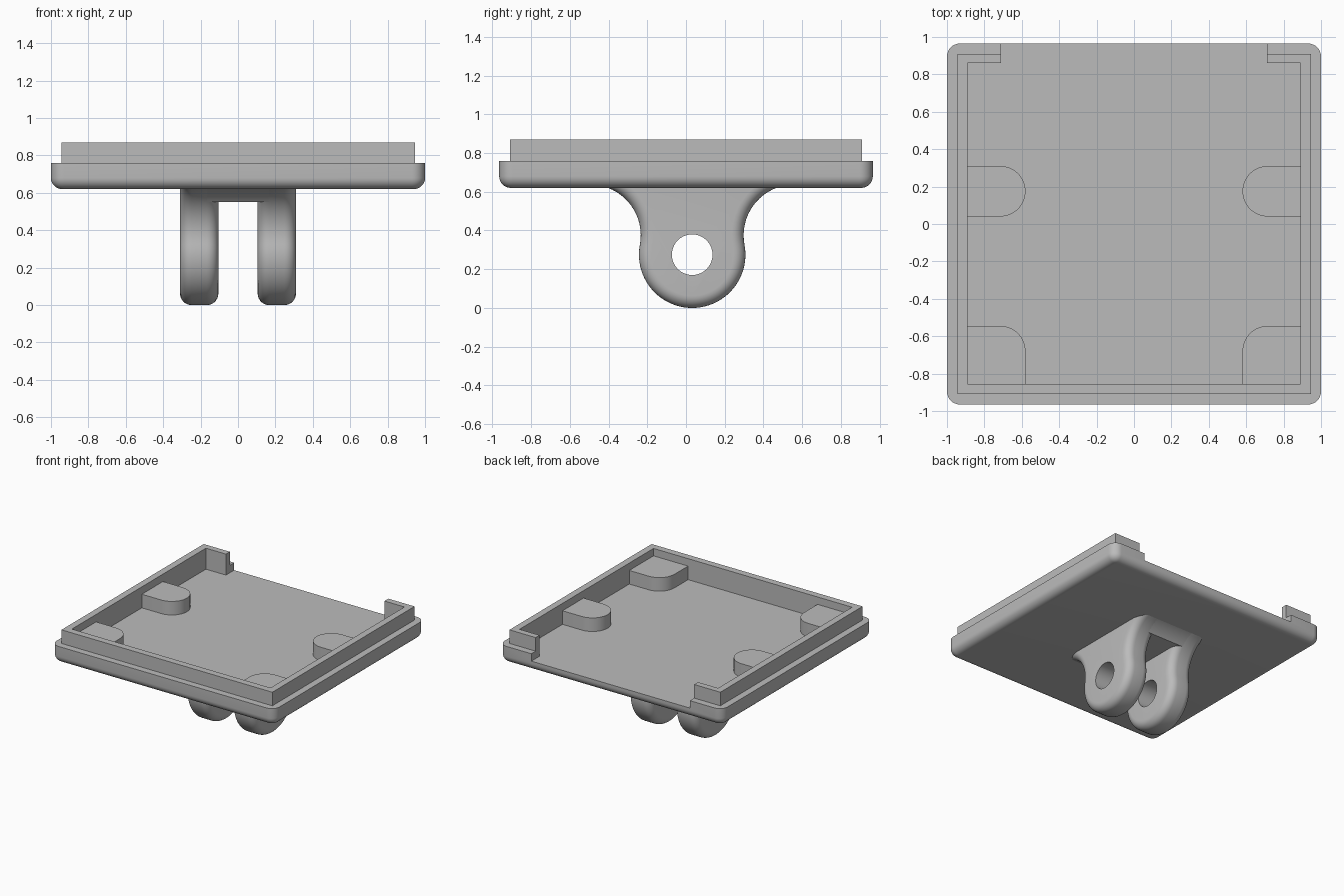
import bpy, bmesh
from math import sin, cos, asin, sqrt, pi, radians

cube = bpy.data.objects.get("Cube")
if cube:
    bpy.data.objects.remove(cube, do_unlink=True)

grey = bpy.data.materials.new("plain grey")
grey.use_nodes = True
grey.diffuse_color = (0.5, 0.5, 0.5, 1)
grey.node_tree.nodes["Principled BSDF"].inputs["Base Color"].default_value = (0.5, 0.5, 0.5, 1)


def arc(cx, cy, r, start, end, steps):
    """Points on an arc, angles in radians."""
    angles = [start + (end - start) * i / steps for i in range(steps + 1)]
    return [(cx + r * cos(a), cy + r * sin(a)) for a in angles]


def prism(name, outline, lo, hi, axis="z", bevel=0, caps=()):
    """Extrude an outline along x or z and round the edges of the given caps."""
    place = (lambda u, v, t: (u, v, t)) if axis == "z" else (lambda u, v, t: (t, u, v))
    bm = bmesh.new()
    rings = [[bm.verts.new(place(u, v, t)) for u, v in outline] for t in (lo, hi)]
    ends = [bm.faces.new(ring) for ring in rings]
    n = len(outline)
    for i in range(n):
        j = (i + 1) % n
        bm.faces.new((rings[0][i], rings[0][j], rings[1][j], rings[1][i]))
    bmesh.ops.recalc_face_normals(bm, faces=bm.faces)
    if bevel:
        edges = [e for c in caps for e in ends[c].edges]
        bmesh.ops.bevel(bm, geom=edges, offset=bevel, segments=7,
                        profile=0.5, affect="EDGES")
    mesh = bpy.data.meshes.new(name)
    bm.to_mesh(mesh)
    bm.free()
    mesh.materials.append(grey)
    obj = bpy.data.objects.new(name, mesh)
    bpy.context.collection.objects.link(obj)
    return obj


def rect(x0, x1, y0, y1):
    return [(x0, y0), (x1, y0), (x1, y1), (x0, y1)]


def combine(target, tool, operation):
    """Apply a boolean and discard the tool."""
    mod = target.modifiers.new("combine", "BOOLEAN")
    mod.operation, mod.object, mod.solver = operation, tool, "EXACT"
    bpy.context.view_layer.objects.active = target
    bpy.ops.object.modifier_apply(modifier=mod.name)
    bpy.data.objects.remove(tool, do_unlink=True)


def smooth(obj):
    bpy.ops.object.select_all(action="DESELECT")
    obj.select_set(True)
    bpy.context.view_layer.objects.active = obj
    bpy.ops.object.shade_smooth_by_angle(angle=radians(32))


# Tray: rounded base, raised lip, hollow pocket and open back
W, D, R = 1.0, 0.965, 0.07
FLOOR = 0.70
outline = []
for k, (sx, sy) in enumerate([(1, 1), (-1, 1), (-1, -1), (1, -1)]):
    outline += arc(sx * (W - R), sy * (D - R), R, k * pi / 2, (k + 1) * pi / 2, 8)
tray = prism("tray", outline, 0.62, 0.76, bevel=0.06, caps=(0,))
combine(tray, prism("lip", rect(-0.945, 0.945, -0.91, 0.91), 0.69, 0.87), "UNION")
combine(tray, prism("pocket", rect(-0.89, 0.89, -0.855, 0.86), FLOOR, 1), "DIFFERENCE")
combine(tray, prism("back_opening", rect(-0.71, 0.71, 0.8, 1.1), FLOOR, 1), "DIFFERENCE")
smooth(tray)

# Support pads along the two side walls
r = 0.135
for side, s in (("left", 1), ("right", -1)):
    middle = [(0.9, 0.31)] + arc(0.715, 0.175, r, pi / 2, 3 * pi / 2, 20) + [(0.9, 0.04)]
    corner = ([(0.9, -0.545)] + arc(0.715, -0.68, r, pi / 2, pi, 10)
              + [(0.58, -0.87), (0.9, -0.87)])
    for name, pts in (("middle", middle), ("front", corner)):
        smooth(prism(f"{name}_pad_{side}", [(s * x, y) for x, y in pts], 0.66, 0.81))

# Hinge bracket profile: round eye flowing into a flared root
CY, EYE_Z, EYE_R = 0.032, 0.275, 0.275
FLARE_Z, FLARE_R = 0.375, 0.262
reach = sqrt((EYE_R + FLARE_R) ** 2 - (FLARE_Z - EYE_Z) ** 2)
tangent = asin((FLARE_Z - EYE_Z) / (EYE_R + FLARE_R))
TOP = 0.69


def flare(z_angle):
    """Right-hand flare from an angle up to the tray, then into it."""
    end = asin((0.622 - FLARE_Z) / FLARE_R)
    pts = arc(CY + reach, FLARE_Z, FLARE_R, pi - z_angle, pi - end, 14)
    return pts + [(pts[-1][0], TOP)]


def mirrored(pts):
    return [(2 * CY - y, z) for y, z in reversed(pts)]


root = flare(-tangent)
eye = arc(CY, EYE_Z, EYE_R, -pi - tangent, tangent, 44)
lug_outline = eye[1:-1] + root + mirrored(root)
for side, s in (("left", 1), ("right", -1)):
    x0, x1 = sorted((s * 0.105, s * 0.31))
    lug = prism(f"hinge_lug_{side}", lug_outline, x0, x1, "x", bevel=0.062, caps=(0, 1))
    hole = prism("pin_hole", arc(CY, EYE_Z, 0.105, 0, 2 * pi, 40)[:-1], x0 - 0.1, x1 + 0.1, "x")
    combine(lug, hole, "DIFFERENCE")
    smooth(lug)

# Bridge joining the lugs under the tray
web = flare(asin((0.55 - FLARE_Z) / FLARE_R))
smooth(prism("hinge_bridge", web + mirrored(web), -0.17, 0.17, "x"))
